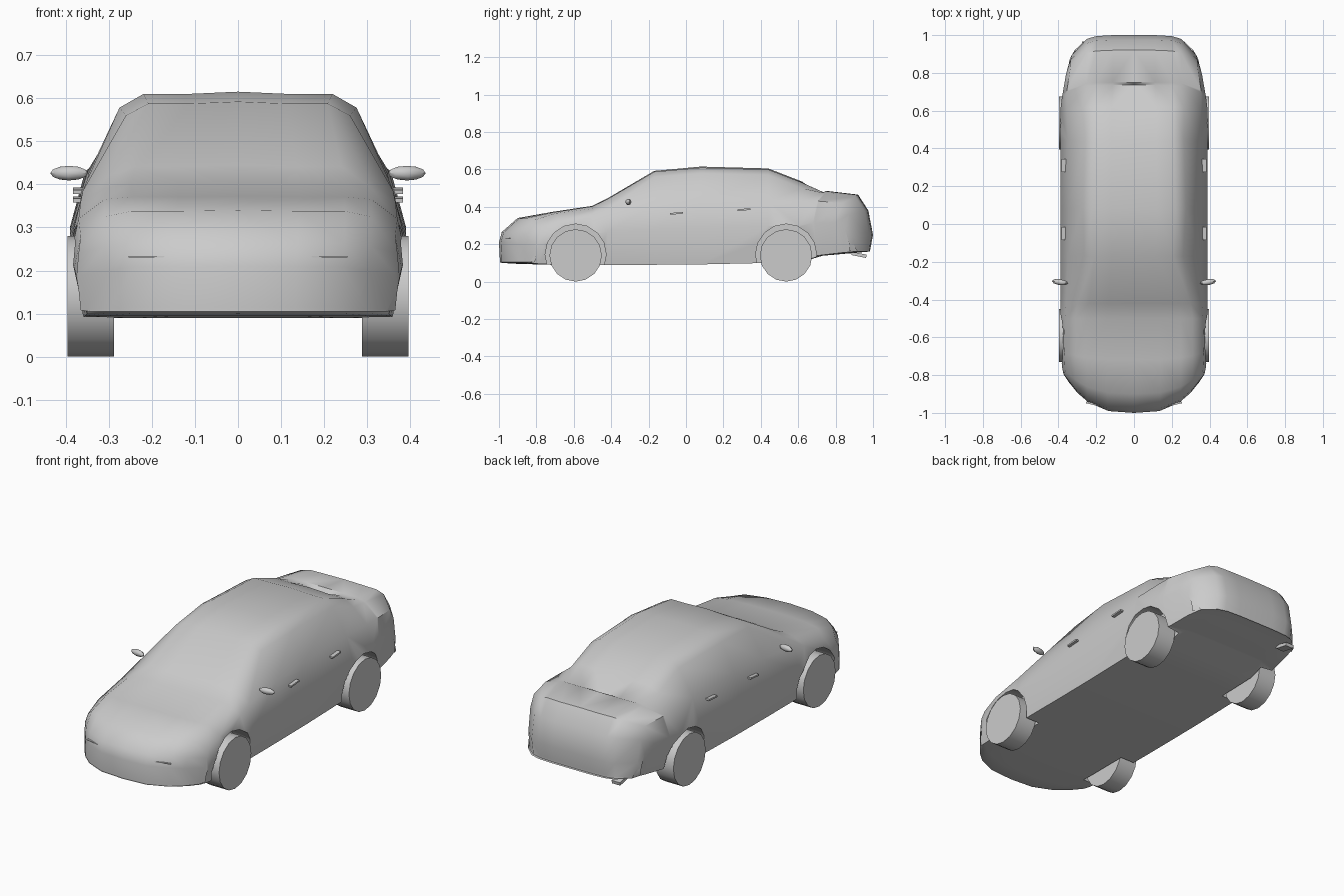
import bpy
import bmesh
from math import pi
from mathutils import Vector

cube = bpy.data.objects.get("Cube")
if cube:
    bpy.data.objects.remove(cube, do_unlink=True)

paint = bpy.data.materials.new("plain_grey")
paint.use_nodes = True
GREY = (0.6, 0.6, 0.6, 1)
paint.diffuse_color = GREY
paint.node_tree.nodes["Principled BSDF"].inputs["Base Color"].default_value = GREY


def finish(obj, name, angle=40):
    """Name, colour and shade the part."""
    obj.name = name
    obj.data.materials.clear()
    obj.data.materials.append(paint)
    bpy.ops.object.select_all(action="DESELECT")
    obj.select_set(True)
    bpy.context.view_layer.objects.active = obj
    bpy.ops.object.transform_apply(location=False, rotation=True, scale=True)
    bpy.ops.object.shade_smooth_by_angle(angle=angle * pi / 180)
    return obj


def box(name, loc, size, rot=(0, 0, 0)):
    bpy.ops.mesh.primitive_cube_add(size=1, location=loc, rotation=rot)
    obj = bpy.context.object
    obj.scale = size
    return finish(obj, name)


def disc(name, loc, radius, depth, sides):
    """Cylinder lying along x."""
    bpy.ops.mesh.primitive_cylinder_add(vertices=sides, radius=radius, depth=depth,
                                        location=loc, rotation=(0, pi / 2, 0))
    return finish(bpy.context.object, name)


# Body stations: y, floor z, half width, belt x, belt z, roof edge x, roof edge z, top z
stations = [
    (-.995, .105, .365, .355, .11, .30, .112, .115),
    (-1, .105, .37, .365, .19, .30, .2, .21),
    (-.985, .1, .375, .37, .24, .31, .255, .265),
    (-.9, .095, .38, .365, .28, .31, .325, .34),
    (-.72, .09, .39, .37, .32, .31, .365, .372),
    (-.5, .09, .39, .365, .36, .31, .39, .405),
    (-.42, .09, .39, .36, .385, .3, .42, .445),
    (-.17, .09, .39, .35, .41, .26, .56, .592),
    (.08, .092, .39, .347, .425, .275, .578, .615),
    (.44, .1, .39, .35, .43, .265, .57, .605),
    (.62, .105, .39, .355, .43, .265, .5, .535),
    (.735, .14, .38, .355, .43, .25, .475, .455),
    (.75, .14, .378, .355, .43, .25, .475, .485),
    (.92, .155, .36, .335, .42, .25, .455, .465),
    (.975, .16, .345, .335, .36, .25, .375, .38),
    (1, .16, .34, .33, .24, .25, .245, .25),
    (.985, .16, .335, .325, .165, .25, .168, .17),
]


def bend(x, y):
    """Round the nose and tail in plan."""
    nose = max(0, min(1, (-y - .5) * 2)) ** 2
    tail = max(0, min(1, (y - .5) * 2)) ** 2
    return y + nose * .2 * (x / .37) ** 3 - tail * .18 * (x / .36) ** 6


def section(y, floor, width, belt_x, belt_z, edge_x, edge_z, top):
    """Half outline from the floor centre, round the side, to the top centre."""
    columns = [0, .45 * edge_x, .8 * edge_x]
    crown = max(edge_z + .003, .85 * top + .15 * edge_z)
    outline = [(x, floor) for x in columns + [edge_x, width - .025]]
    outline += [(width, floor + .6 * (belt_z - floor)), (belt_x, belt_z), (edge_x, edge_z)]
    outline += [(columns[2], crown), (columns[1], crown), (0, top)]
    return [Vector((x, bend(x, y), z)) for x, z in outline]


# Body: loft half of the shell, then mirror it
bm = bmesh.new()
rings = [[bm.verts.new(p) for p in section(*s)] for s in stations]
for a, b in zip(rings, rings[1:]):
    for i in range(len(a) - 1):
        bm.faces.new((a[i], a[i + 1], b[i + 1], b[i]))
for ring in (rings[0], rings[-1]):
    for i in range(4):
        bm.faces.new((ring[i], ring[i + 1], ring[9 - i], ring[10 - i]))
    bm.faces.new(ring[4:7])
bmesh.ops.recalc_face_normals(bm, faces=bm.faces)
# The top faces must look upward
bm.normal_update()
roof = max(bm.faces, key=lambda f: f.calc_center_median().z)
if roof.normal.z < 0:
    bmesh.ops.reverse_faces(bm, faces=bm.faces)
mesh = bpy.data.meshes.new("body")
bm.to_mesh(mesh)
bm.free()
body = bpy.data.objects.new("body", mesh)
bpy.context.collection.objects.link(body)
bpy.context.view_layer.objects.active = body
mirror = body.modifiers.new("mirror", "MIRROR")
mirror.merge_threshold = .0005
bpy.ops.object.modifier_apply(modifier=mirror.name)

# Wheels and their arches
sides = {"left": 1, "right": -1}
axles = {"front": -.59, "rear": .535}
for side, s in sides.items():
    for end, y in axles.items():
        cutter = disc("arch_cutter", (s * .4, y, .145), .163, .24, 16)
        cutter.hide_render = True
        cut = body.modifiers.new("arch", "BOOLEAN")
        cut.operation = "DIFFERENCE"
        cut.solver = "EXACT"
        cut.object = cutter
        bpy.context.view_layer.objects.active = body
        bpy.ops.object.modifier_apply(modifier=cut.name)
        bpy.data.objects.remove(cutter, do_unlink=True)
        disc(f"{end}_{side}_wheel", (s * .342, y, .14), .14, .108, 16)

    # Door mirror
    bpy.ops.mesh.primitive_uv_sphere_add(segments=8, ring_count=6, radius=1,
                                         location=(s * .392, -.308, .426),
                                         rotation=(0, 0, s * .15))
    bpy.context.object.scale = (.044, .016, .017)
    finish(bpy.context.object, f"{side}_door_mirror")

    # Door handles
    for end, y, z in (("front", -.05, .365), ("rear", .31, .385)):
        box(f"{end}_{side}_door_handle", (s * .372, y, z), (.022, .07, .009), (.08, 0, 0))

    # Bumper slit
    box(f"{side}_bumper_slit", (s * .195, -.958, .232), (.12, .01, .004), (0, 0, s * .24))
finish(body, "body", 45)

# Exhaust tip
box("exhaust_tip", (-.25, .925, .143), (.05, .08, .018), (-.2, 0, 0))
